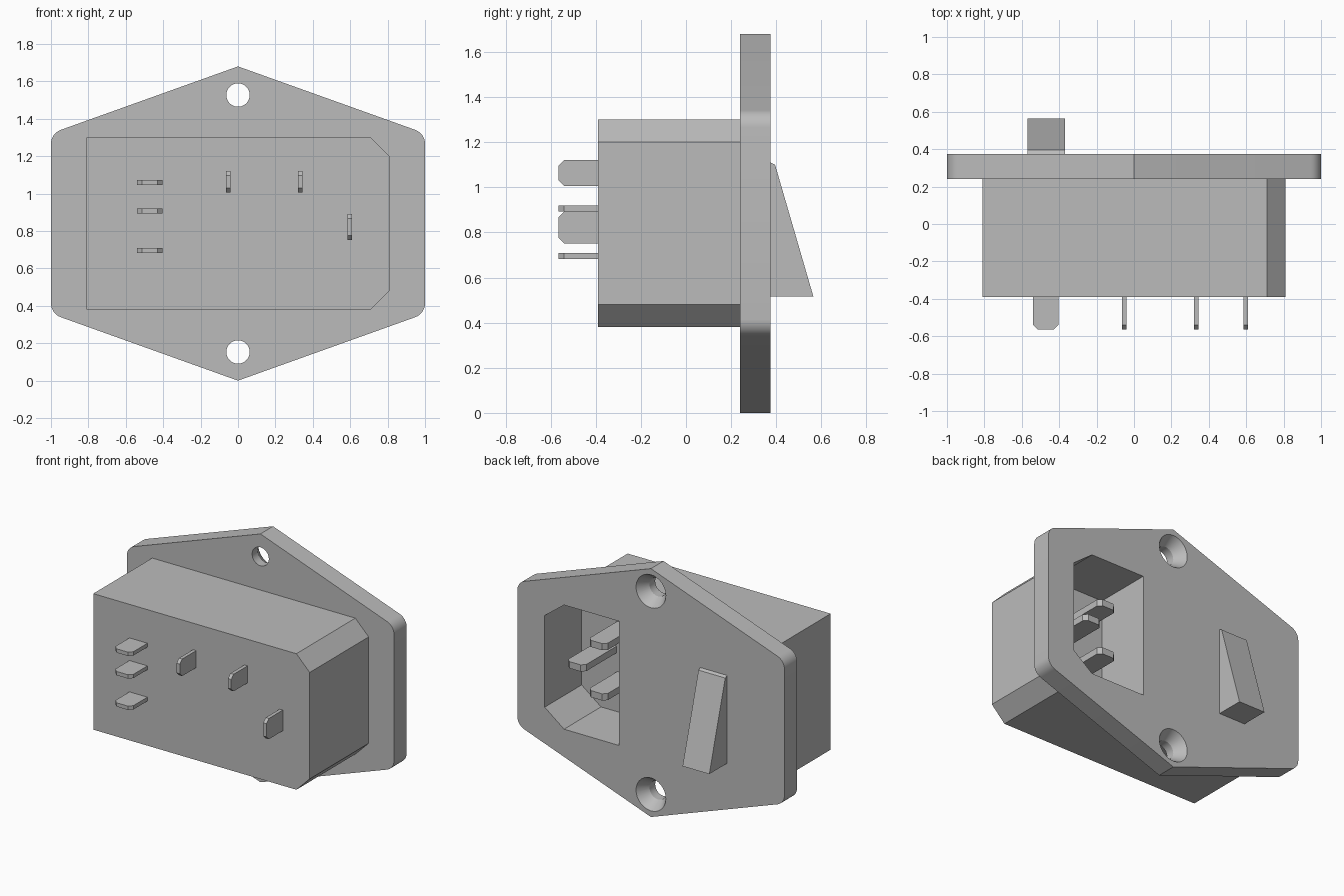
import bpy, bmesh, math
from mathutils import Matrix, Vector

cube = bpy.data.objects.get("Cube")
if cube:
    bpy.data.objects.remove(cube, do_unlink=True)

gray = bpy.data.materials.new("plain_gray")
gray.use_nodes = True
gray.diffuse_color = (0.5, 0.5, 0.5, 1)
gray.node_tree.nodes["Principled BSDF"].inputs["Base Color"].default_value = (0.5, 0.5, 0.5, 1)

MID = 0.84            # height of the centre line
BACK, SEAT, REAR = 0.375, 0.24, -0.39   # flange face, flange seat, body end


def make(name, bm):
    bmesh.ops.recalc_face_normals(bm, faces=bm.faces)
    mesh = bpy.data.meshes.new(name)
    bm.to_mesh(mesh)
    bm.free()
    mesh.materials.append(gray)
    ob = bpy.data.objects.new(name, mesh)
    bpy.context.collection.objects.link(ob)
    return ob


def prism(name, pts, start, end, to_world):
    """Extrude a 2D outline from start to end; to_world maps (u, v, depth)."""
    bm = bmesh.new()
    face = bm.faces.new([bm.verts.new(to_world(u, v, start)) for u, v in pts])
    shift = Vector(to_world(0, 0, end)) - Vector(to_world(0, 0, start))
    new = bmesh.ops.extrude_face_region(bm, geom=[face])["geom"]
    bmesh.ops.translate(bm, vec=shift, verts=[g for g in new if isinstance(g, bmesh.types.BMVert)])
    return make(name, bm)


def along_y(u, v, d):
    return (u, d, v)


def along_x(u, v, d):
    return (d, u, v)


def along_z(u, v, d):
    return (u, v, d)


def cone(name, z, y0, r0, y1, r1):
    bm = bmesh.new()
    turn = Matrix.Translation((0, (y0 + y1) / 2, z)) @ Matrix.Rotation(-math.pi / 2, 4, "X")
    bmesh.ops.create_cone(bm, cap_ends=True, segments=48, radius1=r0, radius2=r1,
                          depth=y1 - y0, matrix=turn)
    return make(name, bm)


def cut(ob, cutters):
    for c in cutters:
        mod = ob.modifiers.new("cut", "BOOLEAN")
        mod.operation, mod.solver, mod.object = "DIFFERENCE", "EXACT", c
    graph = bpy.context.evaluated_depsgraph_get()
    mesh = bpy.data.meshes.new_from_object(ob.evaluated_get(graph))
    ob.modifiers.clear()
    ob.data = mesh


def tab(name, centre, y_tip, y_base, wide, thick, upright=False, chamfer=0.025):
    """Flat blade along y with clipped corners at its tip."""
    x, z = centre
    mid, h = (z if upright else x), wide / 2
    c = chamfer if y_tip < y_base else -chamfer
    outline = [(mid - h, y_base), (mid - h, y_tip + c), (mid - h + chamfer, y_tip),
               (mid + h - chamfer, y_tip), (mid + h, y_tip + c), (mid + h, y_base)]
    if upright:
        return prism(name, [(b, a) for a, b in outline], x - thick / 2, x + thick / 2, along_x)
    return prism(name, outline, z - thick / 2, z + thick / 2, along_z)


# Flange outline: hexagon with rounded side corners
tilt, r = math.atan(0.358), 0.08
corner_z = 0.482
arc_z = corner_z - r * math.tan(math.pi / 4 - tilt / 2)
quarter = []
for i in range(9):
    a = i / 8 * (math.pi / 2 - tilt)
    quarter.append((1 - r + r * math.cos(a), arc_z + r * math.sin(a)))
upper = quarter + [(0, MID)] + [(-x, z) for x, z in reversed(quarter)]
lower = [(-x, -z) for x, z in upper]
flange = prism("flange", [(x, z + MID) for x, z in upper + lower], SEAT, BACK, along_y)

# Body with two clipped corners
body = prism("body", [(-0.81, 0.38), (0.71, 0.38), (0.81, 0.48), (0.81, 1.2),
                      (0.71, 1.3), (-0.81, 1.3)], REAR, SEAT, along_y)

# Socket recess and countersunk screw holes
socket = prism("socket_cutter", [(0.24, 0.42), (0.65, 0.42), (0.795, 0.53), (0.795, 1.15),
                                 (0.65, 1.26), (0.24, 1.26)], -0.02, 0.5, along_y)
holes = []
for z in (0.153, 1.527):
    holes.append(cone("hole_cutter", z, 0.1, 0.0625, 0.5, 0.0625))
    holes.append(cone("sink_cutter", z, 0.30, 0.0625, 0.39, 0.121))
cut(body, [socket])
cut(flange, [socket] + holes)
for c in [socket] + holes:
    bpy.data.objects.remove(c, do_unlink=True)
flange.data.shade_smooth()
flange.data.set_sharp_from_angle(angle=math.radians(25))

# Rocker switch
prism("rocker_switch", [(0.36, 1.11), (BACK, 1.11), (0.395, 1.1), (0.565, 0.515), (0.36, 0.515)],
      -0.57, -0.37, along_x)

# Contact pins inside the socket
for name, x, z, tip in (("ground_pin", 0.6, MID, 0.33),
                        ("upper_pin", 0.46, MID + 0.17, 0.3),
                        ("lower_pin", 0.46, MID - 0.17, 0.3)):
    tab(name, (x, z), tip, -0.03, 0.135, 0.045)

# Solder tabs on the front
for i, z in enumerate((1.06, 0.907, 0.695)):
    tab(f"switch_tab_{i + 1}", (-0.472, z), -0.565, REAR + 0.01, 0.135, 0.026)
for i, (x, z, wide) in enumerate(((-0.052, 1.063, 0.115), (0.333, 1.063, 0.115), (0.597, 0.822, 0.14))):
    tab(f"inlet_tab_{i + 1}", (x, z), -0.565, REAR + 0.01, wide, 0.024, upright=True)
